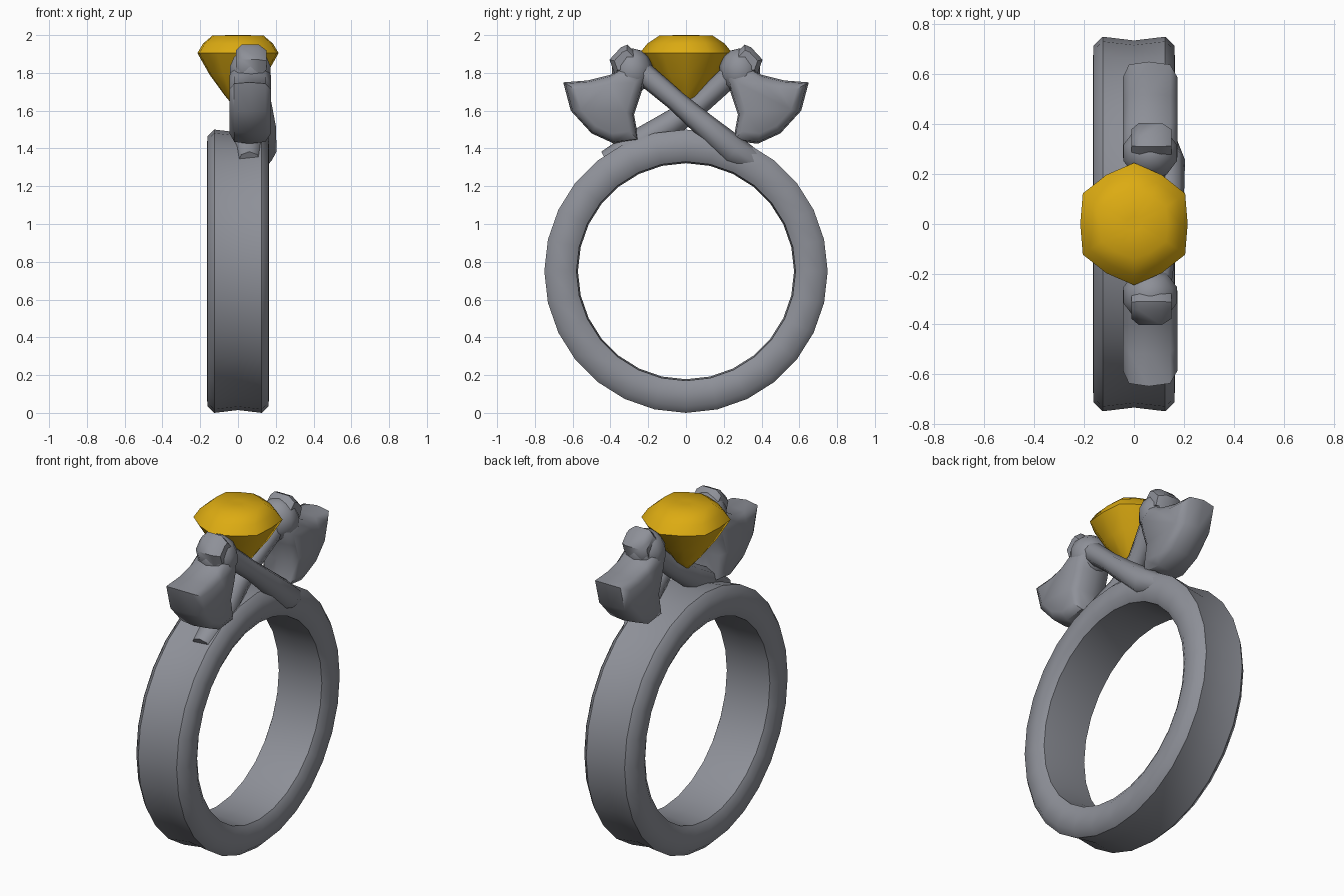
import bpy, bmesh, math
from mathutils import Vector

if "Cube" in bpy.data.objects:
    bpy.data.objects.remove(bpy.data.objects["Cube"])


def material(name, col):
    m = bpy.data.materials.new(name)
    m.diffuse_color = (*col, 1)
    m.use_nodes = True
    m.node_tree.nodes["Principled BSDF"].inputs["Base Color"].default_value = m.diffuse_color
    return m


silver = material("grey metal", (0.27, 0.28, 0.315))
gold = material("golden gem", (0.72, 0.41, 0.006))


def finish(name, bm, mat, angle=40):
    bmesh.ops.recalc_face_normals(bm, faces=bm.faces)
    me = bpy.data.meshes.new(name)
    bm.to_mesh(me)
    bm.free()
    me.materials.append(mat)
    ob = bpy.data.objects.new(name, me)
    bpy.context.collection.objects.link(ob)
    bpy.ops.object.select_all(action='DESELECT')
    bpy.context.view_layer.objects.active = ob
    ob.select_set(True)
    bpy.ops.object.shade_smooth_by_angle(angle=math.radians(angle))
    return ob


def skin(bm, rings, closed=False):
    """Bridge equal-sized vertex loops; cap the ends unless closed."""
    loops = [[bm.verts.new(p) for p in r] for r in rings]
    n = len(loops[0])
    for i in range(len(loops) - (0 if closed else 1)):
        a, b = loops[i], loops[(i + 1) % len(loops)]
        for j in range(n):
            bm.faces.new((a[j], a[(j + 1) % n], b[(j + 1) % n], b[j]))
    if not closed:
        bm.faces.new(loops[0])
        bm.faces.new(loops[-1])


# Band: (x, radius) section with a slightly hollow outer face, lathed about x
section = [(-0.125, 0.75), (0, 0.735), (0.125, 0.75), (0.162, 0.715), (0.165, 0.62),
           (0.14, 0.58), (0, 0.572), (-0.14, 0.58), (-0.165, 0.62), (-0.162, 0.715)]
bm = bmesh.new()
N = 28
skin(bm, [[(x, r * math.sin(2 * math.pi * i / N), 0.75 - r * math.cos(2 * math.pi * i / N))
           for x, r in section] for i in range(N)], closed=True)
finish("ring_band", bm, silver, 50)


# Crossing arms: tapered tubes along a path of (x, y, z, radius)
def tube(name, path, sides=8):
    pts = [Vector(p[:3]) for p in path]
    rings = []
    for i, p in enumerate(pts):
        t = (pts[min(i + 1, len(pts) - 1)] - pts[max(i - 1, 0)]).normalized()
        u = Vector((1, 0, 0))
        u = (u - t * u.dot(t)).normalized()
        v = t.cross(u)
        r = path[i][3]
        rings.append([p + r * (math.cos(2 * math.pi * k / sides) * u +
                               math.sin(2 * math.pi * k / sides) * v) for k in range(sides)])
    bm = bmesh.new()
    skin(bm, rings)
    finish(name, bm, silver, 60)


tube("front_crossing_arm", [(0.10, 0.36, 1.33, 0.06), (0.125, 0.25, 1.39, 0.08),
                            (0.135, 0.1, 1.52, 0.065), (0.12, -0.05, 1.65, 0.055),
                            (0.09, -0.24, 1.81, 0.06)])
tube("rear_crossing_arm", [(0.06, -0.42, 1.33, 0.06), (0.06, -0.27, 1.41, 0.08),
                           (0.03, -0.08, 1.53, 0.07), (0.04, 0.08, 1.64, 0.055),
                           (0.08, 0.25, 1.80, 0.06)])

# Side leaves: bevelled slabs with a rounded head and small claw, mirrored in y
leaf = [(0.65, 1.75), (0.61, 1.6), (0.5, 1.48), (0.38, 1.425), (0.25, 1.44), (0.275, 1.58),
        (0.235, 1.7), (0.21, 1.8), (0.3, 1.85), (0.4, 1.79), (0.52, 1.76)]
for side, s in (("back", 1), ("front", -1)):
    bm = bmesh.new()
    cy, cz = 0.42, 1.62
    rings = []
    for x, k in ((-0.045, 0.72), (-0.02, 0.95), (0.06, 1.0), (0.145, 0.95), (0.175, 0.72)):
        rings.append([(x, s * (cy + (y - cy) * k), cz + (z - cz) * k) for y, z in leaf])
    skin(bm, rings)
    finish(side + "_leaf", bm, silver, 50)

    bm = bmesh.new()
    bmesh.ops.create_uvsphere(bm, u_segments=10, v_segments=7, radius=1)
    for v in bm.verts:
        v.co = (0.065 + 0.115 * v.co.x, s * (0.285 + 0.11 * v.co.y), 1.81 + 0.12 * v.co.z)
    finish(side + "_leaf_head", bm, silver, 60)

    claw = [(0.24, 1.88), (0.31, 1.95), (0.345, 1.935), (0.405, 1.87), (0.38, 1.8), (0.28, 1.8)]
    bm = bmesh.new()
    skin(bm, [[(x, s * (0.32 + (y - 0.32) * k), 1.85 + (z - 1.85) * k) for y, z in claw]
              for x, k in ((-0.01, 0.7), (0.02, 1.0), (0.11, 1.0), (0.15, 0.7))])
    finish(side + "_claw", bm, silver, 50)

# Gem: stacked twelve-sided loops, six-cornered at the girdle
bm = bmesh.new()
levels = [(0.02, 0.02, 1.62), (0.07, 0.085, 1.68), (0.15, 0.17, 1.79), (0.215, 0.245, 1.905),
          (0.185, 0.205, 1.955), (0.135, 0.14, 1.998), (0.03, 0.03, 2.0)]
rings = []
for rx, ry, z in levels:
    ring = []
    for k in range(12):
        a = math.pi / 2 + k * math.pi / 6
        f = 1.0 if k % 2 == 0 else 0.93
        ring.append((min(max(1.1 * rx * f * math.cos(a), -rx), rx), ry * f * math.sin(a), z))
    rings.append(ring)
skin(bm, rings)
finish("gem", bm, gold, 45)
